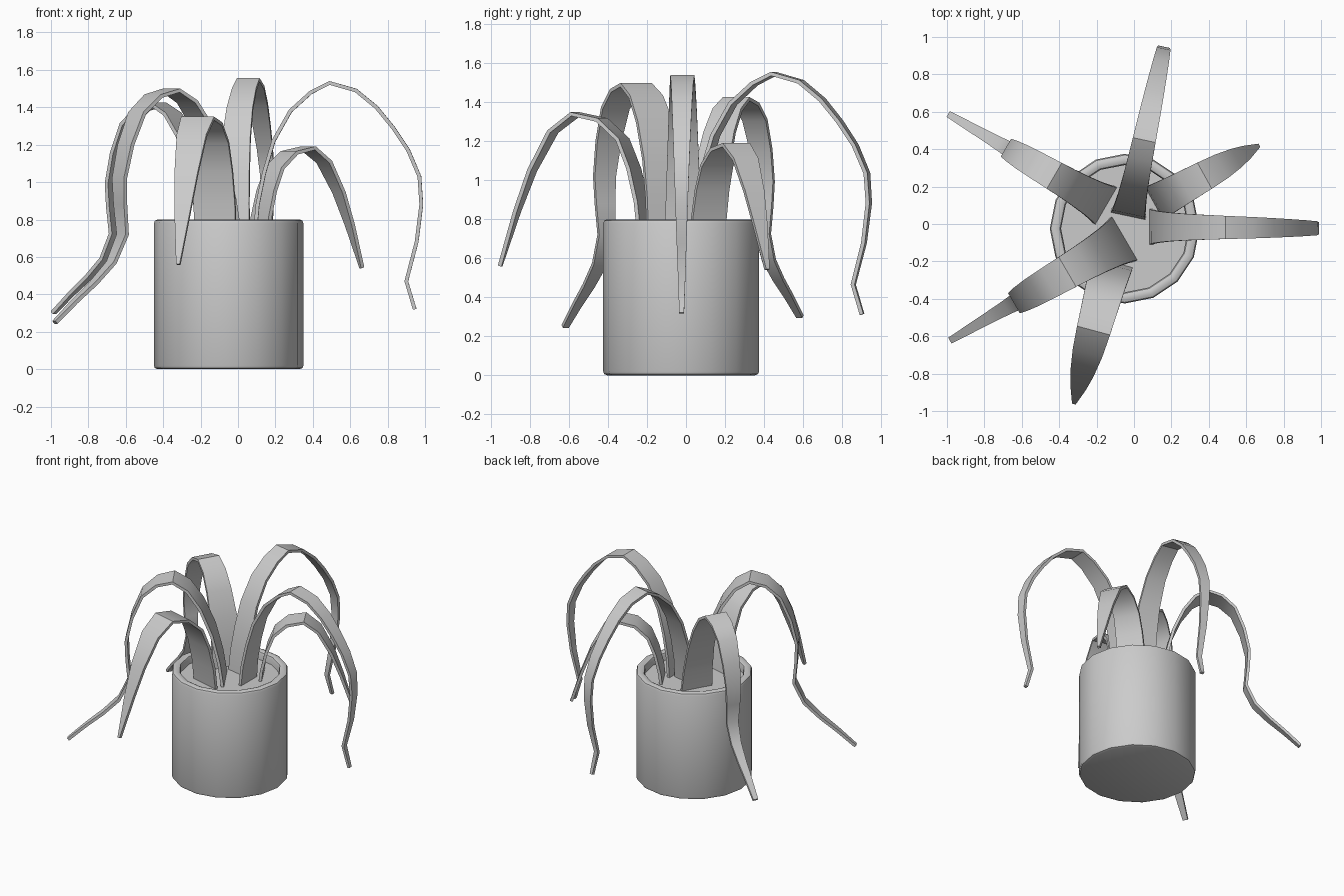
import bpy, bmesh, math
from mathutils import Vector

if "Cube" in bpy.data.objects:
    bpy.data.objects.remove(bpy.data.objects["Cube"])

grey = bpy.data.materials.new("plain_grey")
grey.use_nodes = True
colour = (0.6, 0.6, 0.6, 1)
grey.diffuse_color = colour
grey.node_tree.nodes["Principled BSDF"].inputs["Base Color"].default_value = colour

POT = Vector((-0.05, -0.025, 0))
SOIL_Z = 0.74


def finish(bm, name, angle=30):
    bmesh.ops.recalc_face_normals(bm, faces=bm.faces)
    mesh = bpy.data.meshes.new(name)
    bm.to_mesh(mesh)
    bm.free()
    mesh.materials.append(grey)
    obj = bpy.data.objects.new(name, mesh)
    bpy.context.collection.objects.link(obj)
    bpy.ops.object.select_all(action="DESELECT")
    obj.select_set(True)
    bpy.context.view_layer.objects.active = obj
    bpy.ops.object.shade_smooth_by_angle(angle=math.radians(angle))
    return obj


def lathe(name, profile, sides):
    """Revolve a radius/height profile about the pot axis and cap its ends."""
    bm = bmesh.new()
    rings = []
    for r, z in profile:
        rings.append([bm.verts.new(POT + Vector((r * math.cos(a), r * math.sin(a), z)))
                      for a in (math.tau * i / sides for i in range(sides))])
    for low, high in zip(rings, rings[1:]):
        for i in range(sides):
            j = (i + 1) % sides
            bm.faces.new((low[i], low[j], high[j], high[i]))
    bm.faces.new(rings[0])
    bm.faces.new(rings[-1])
    return finish(bm, name)


def leaf(name, path, base, heading, scale, width, tip, power):
    """Sweep a tapering flat strip along a side profile, then thicken it."""
    heading = math.radians(heading)
    out = Vector((math.cos(heading), math.sin(heading), 0))
    side = Vector((-out.y, out.x, 0))
    pts = [Vector(base) + out * d * scale + Vector((0, 0, h * scale)) for d, h in path]
    lengths = [0]
    for a, b in zip(pts, pts[1:]):
        lengths.append(lengths[-1] + (b - a).length)
    bm = bmesh.new()
    rows = []
    for i, p in enumerate(pts):
        along = (pts[min(i + 1, len(pts) - 1)] - pts[max(i - 1, 0)]).normalized()
        normal = along.cross(side) * 0.01
        half = side * (width + (tip - width) * (lengths[i] / lengths[-1]) ** power) / 2
        rows.append([bm.verts.new(p + c) for c in
                     (half + normal, normal - half, -half - normal, half - normal)])
    for a, b in zip(rows, rows[1:]):
        for i in range(4):
            j = (i + 1) % 4
            bm.faces.new((a[i], a[j], b[j], b[i]))
    bm.faces.new(rows[0])
    bm.faces.new(rows[-1])
    return finish(bm, name, 40)


# Pot with a rounded rim and softened foot, filled with soil
lathe("pot", [(0.38, 0), (0.395, 0.006), (0.4, 0.02), (0.4, 0.78), (0.394, 0.794),
              (0.38, 0.8), (0.36, 0.8), (0.346, 0.794), (0.34, 0.78), (0.34, 0.7)], 16)
lathe("soil", [(0.342, 0.7), (0.342, SOIL_Z)], 16)

# Side profiles as distance outward and height above the leaf base
hooked = [(0, 0), (0.015, 0.17), (0.05, 0.34), (0.1, 0.51), (0.19, 0.67), (0.3, 0.77),
          (0.4, 0.82), (0.54, 0.78), (0.65, 0.69), (0.74, 0.58), (0.82, 0.46),
          (0.88, 0.32), (0.89, 0.17), (0.865, -0.03), (0.81, -0.24), (0.855, -0.39)]
arched = [(0, 0), (0.02, 0.18), (0.06, 0.35), (0.12, 0.5), (0.23, 0.6), (0.37, 0.63),
          (0.49, 0.54), (0.6, 0.34), (0.68, 0.13), (0.77, -0.15)]
flared = [(0, 0), (0.03, 0.2), (0.08, 0.4), (0.16, 0.59), (0.25, 0.72), (0.35, 0.78),
          (0.46, 0.75), (0.56, 0.66), (0.63, 0.49), (0.67, 0.31), (0.665, 0.17),
          (0.65, 0.01), (0.72, -0.14), (0.83, -0.25), (0.95, -0.35), (1.07, -0.46)]

leaf("left_leaf", hooked, (0.09, -0.015, 0.71), -0.5, 1.0, 0.19, 0.025, 1)
leaf("back_leaf", hooked, (-0.03, 0.05, 0.71), 78, 1.02, 0.19, 0.025, 1)
leaf("front_leaf", arched, (-0.12, -0.21, 0.71), -105, 1.0, 0.23, 0.02, 2)
leaf("back_left_leaf", arched, (0.11, 0.11, 0.665), 29, 0.82, 0.2, 0.02, 2)
leaf("front_right_leaf", flared, (-0.055, -0.08, 0.71), 210.3, 1.0, 0.27, 0.035, 1)
leaf("back_right_leaf", flared, (-0.155, 0.1, 0.715), 149.8, 0.9, 0.23, 0.035, 1)
